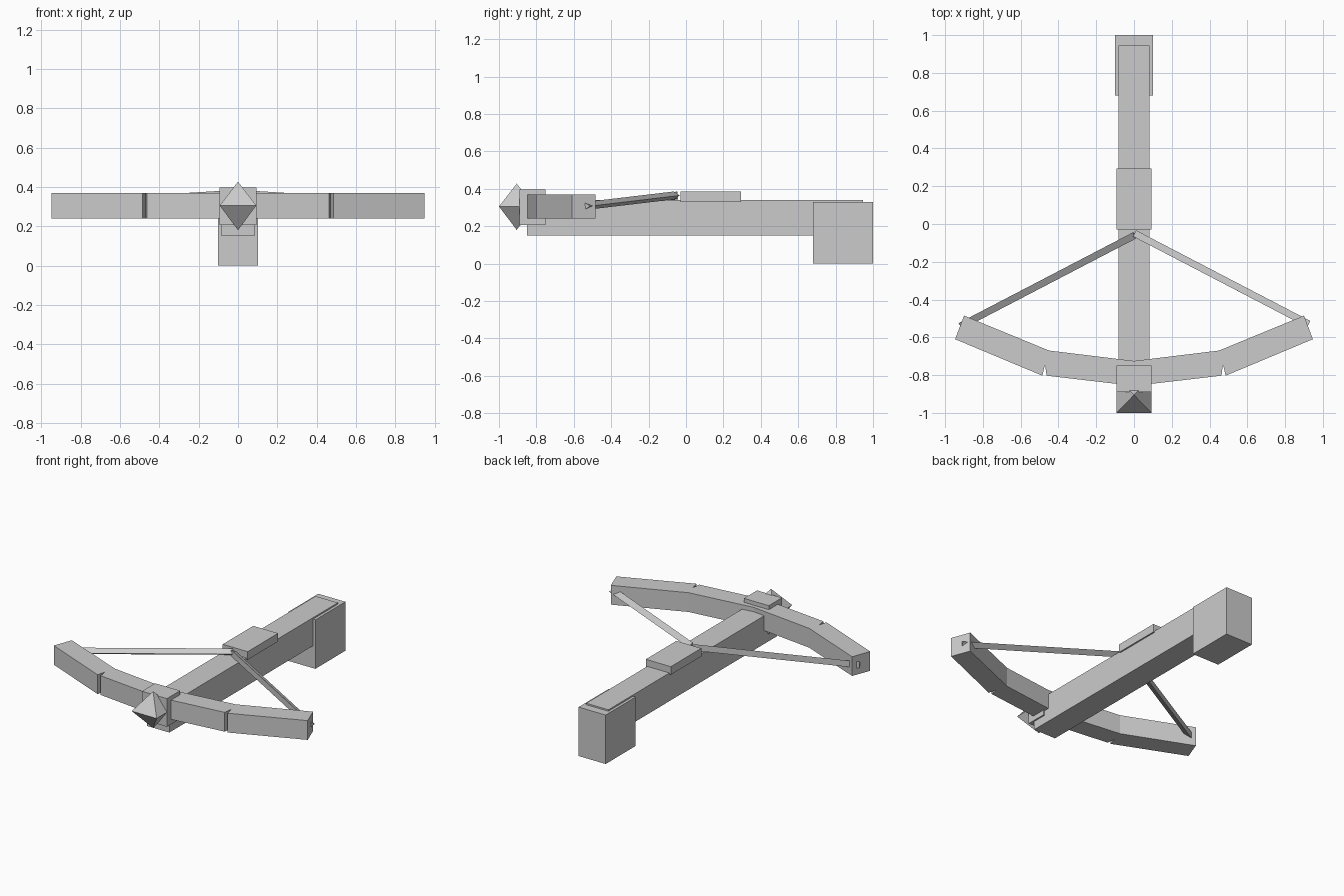
import bpy, bmesh, math
from mathutils import Vector

if "Cube" in bpy.data.objects:
    bpy.data.objects.remove(bpy.data.objects["Cube"])

grey = bpy.data.materials.new("plain_grey")
grey.diffuse_color = (0.6, 0.6, 0.6, 1)
grey.use_nodes = True
grey.node_tree.nodes["Principled BSDF"].inputs["Base Color"].default_value = grey.diffuse_color


def finish(name, bm):
    bmesh.ops.recalc_face_normals(bm, faces=bm.faces)
    mesh = bpy.data.meshes.new(name)
    bm.to_mesh(mesh)
    bm.free()
    mesh.materials.append(grey)
    obj = bpy.data.objects.new(name, mesh)
    bpy.context.collection.objects.link(obj)
    return obj


def box(name, half_x, y0, y1, z0, z1):
    bm = bmesh.new()
    bmesh.ops.create_cube(bm, size=1)
    for v in bm.verts:
        v.co = (v.co.x * 2 * half_x,
                (y0 + y1) / 2 + v.co.y * (y1 - y0),
                (z0 + z1) / 2 + v.co.z * (z1 - z0))
    return finish(name, bm)


def extrude_plan(name, outline, z0, z1):
    bm = bmesh.new()
    face = bm.faces.new([bm.verts.new((x, y, z0)) for x, y in outline])
    geom = bmesh.ops.extrude_face_region(bm, geom=[face])["geom"]
    for v in geom:
        if isinstance(v, bmesh.types.BMVert):
            v.co.z = z1
    return finish(name, bm)


def three_sided_bar(name, start, end, edge_dir, radius):
    """Triangular prism with one long edge facing edge_dir."""
    start, end = Vector(start), Vector(end)
    axis = (end - start).normalized()
    u = Vector(edge_dir)
    u = (u - axis * u.dot(axis)).normalized()
    w = axis.cross(u)
    bm = bmesh.new()
    rings = []
    for p in (start, end):
        rings.append([bm.verts.new(p + radius * (math.cos(a) * u + math.sin(a) * w))
                      for a in (i * math.tau / 3 for i in range(3))])
    for i in range(3):
        j = (i + 1) % 3
        bm.faces.new((rings[0][i], rings[0][j], rings[1][j], rings[1][i]))
    bm.faces.new(rings[0])
    bm.faces.new(rings[1])
    return finish(name, bm)


# Long body, shoulder block, latch plate and front clamp
box("stock", 0.083, -0.85, 0.945, 0.15, 0.34)
box("butt", 0.101, 0.68, 1.0, 0.0, 0.33)
box("latch_plate", 0.093, -0.03, 0.295, 0.33, 0.385)
box("front_clamp", 0.093, -0.89, -0.75, 0.207, 0.397)

# Bow: half outline with a small notch on the front, mirrored in x
half = [(0, -0.725), (0.45, -0.67), (0.90, -0.485), (0.947, -0.61),
        (0.485, -0.803), (0.471, -0.742), (0.463, -0.803), (0, -0.857)]
bow = half + [(-x, y) for x, y in reversed(half[1:-1])]
extrude_plan("bow", bow, 0.24, 0.37)

# Pointed head: square-waisted double pyramid
bm = bmesh.new()
ring = [bm.verts.new((x * 0.093, -0.905 + y * 0.095, 0.305))
        for x, y in ((-1, -1), (1, -1), (1, 1), (-1, 1))]
for z in (0.427, 0.18):
    tip = bm.verts.new((0, -0.905, z))
    for i in range(4):
        bm.faces.new((ring[i], ring[(i + 1) % 4], tip))
finish("head_spike", bm)

# String halves: three-sided bars, one with its edge to the back, one to the front
for name, side, edge in (("string_right", 1, (0.46, 0.89, 0)),
                         ("string_left", -1, (0.46, -0.89, 0))):
    three_sided_bar(name, (0, -0.055, 0.364), (side * 0.922, -0.535, 0.307),
                    edge, 0.0245)
